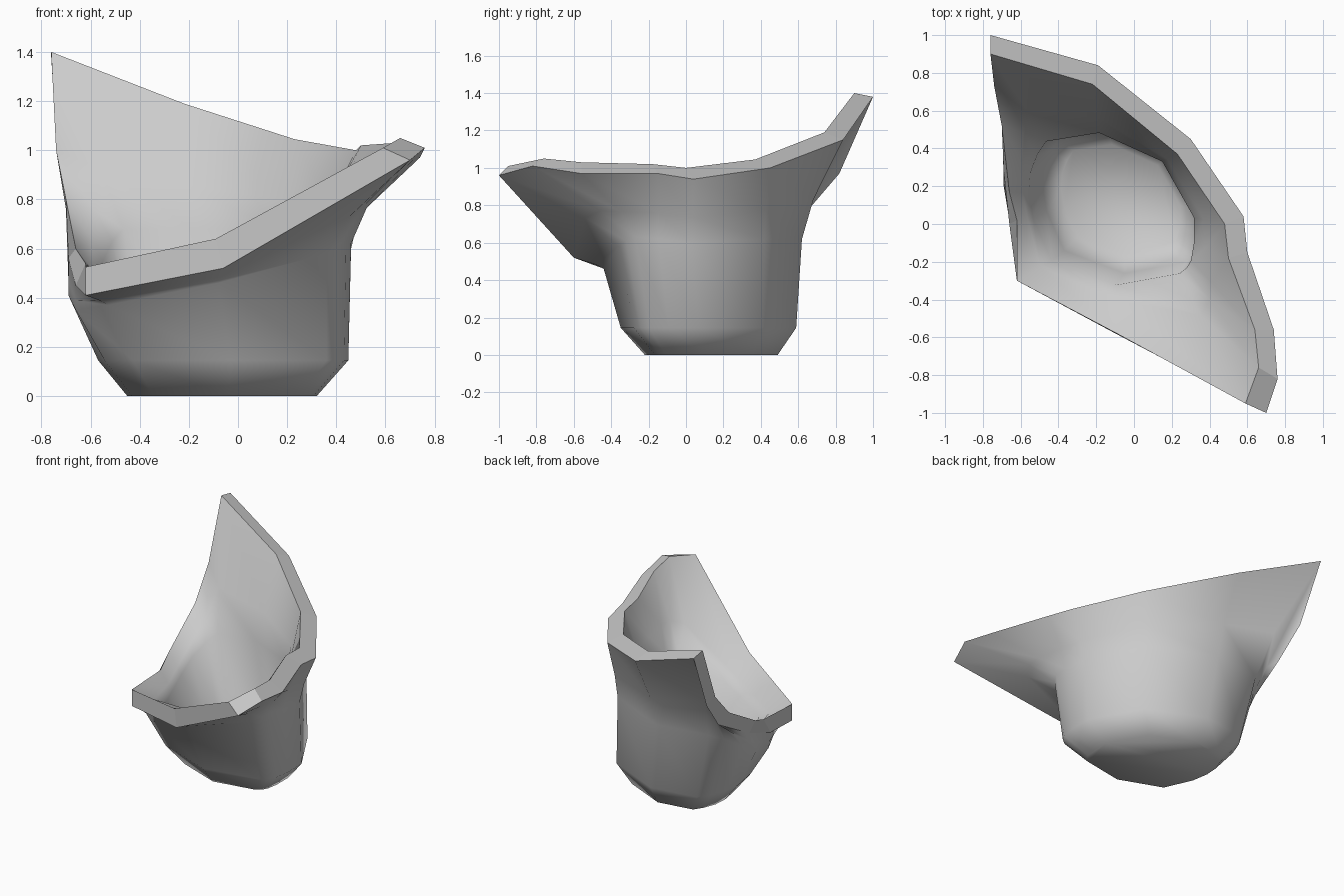
import bpy, bmesh
from mathutils import Vector

if "Cube" in bpy.data.objects:
    bpy.data.objects.remove(bpy.data.objects["Cube"])

# Columns round the bucket, clockwise from the back-left tip:
# (neck point, outer rim point, inner rim point)
columns = [
    ((-0.57, 0.56, 0.62), (-0.76, 1.00, 1.38), (-0.76, 0.90, 1.40)),
    ((-0.20, 0.62, 0.62), (-0.19, 0.84, 1.15), (-0.22, 0.74, 1.19)),
    ((0.24, 0.42, 0.62), (0.30, 0.45, 1.00), (0.23, 0.37, 1.045)),
    ((0.46, 0.03, 0.60), (0.58, 0.04, 0.94), (0.48, 0.00, 1.00)),
    ((0.46, -0.15, 0.62), (0.60, -0.15, 0.97), (0.50, -0.18, 1.02)),
    ((0.44, -0.27, 0.63), (0.74, -0.56, 0.97), (0.64, -0.56, 1.03)),
    ((0.41, -0.32, 0.61), (0.76, -0.82, 1.01), (0.66, -0.76, 1.05)),
    ((0.36, -0.36, 0.58), (0.70, -1.00, 0.96), (0.59, -0.95, 1.01)),
    ((-0.08, -0.44, 0.46), (-0.06, -0.60, 0.52), (-0.09, -0.58, 0.64)),
    ((-0.53, -0.27, 0.37), (-0.62, -0.30, 0.41), (-0.62, -0.30, 0.525)),
    ((-0.66, 0.02, 0.35), (-0.66, 0.00, 0.45), (-0.62, 0.02, 0.54)),
    ((-0.69, 0.20, 0.41), (-0.69, 0.28, 0.56), (-0.66, 0.17, 0.60)),
    ((-0.68, 0.34, 0.49), (-0.70, 0.64, 0.76), (-0.70, 0.52, 0.80)),
    ((-0.63, 0.47, 0.57), (-0.735, 0.82, 0.97), (-0.74, 0.73, 1.00)),
]
CENTRE = Vector((-0.115, 0.09, 0))


def scaled(p, scale, z, dx=0.0, dy=0.0):
    """Shrink a neck point towards the body axis; z is absolute height."""
    q = CENTRE + (Vector(p) - CENTRE) * scale + Vector((dx, dy, 0))
    q.z = z
    return q


def flare(n, r, out, up):
    """Point on the flared wall between neck and rim."""
    n, r = Vector(n), Vector(r)
    return Vector((n.x + (r.x - n.x) * out, n.y + (r.y - n.y) * out,
                   n.z + (r.z - n.z) * up))


necks = [c[0] for c in columns]
outer = [Vector(c[1]) for c in columns]
inner = [Vector(c[2]) for c in columns]
inner_neck = [scaled(n, 0.76, n[2] + 0.06, -0.005, -0.01) for n in necks]

# Outer skin up to the rim, then inner skin down to the floor
rings = [
    [scaled(n, 0.67, 0.0, 0.05, 0.045) for n in necks],
    [scaled(n, 0.885, 0.145, 0.055, 0.03) for n in necks],
    [Vector(n) for n in necks],
    [flare(n, r, 0.28, 0.40) for n, r in zip(necks, outer)],
    outer,
    inner,
    [flare(n, r, 0.32, 0.34) for n, r in zip(inner_neck, inner)],
    inner_neck,
    [scaled(n, 0.71, 0.21, 0.04, 0.025) for n in necks],
    [scaled(n, 0.55, 0.11, 0.045, 0.04) for n in necks],
]
bm = bmesh.new()
vr = [[bm.verts.new(p) for p in ring] for ring in rings]
count = len(columns)
for lo, hi in zip(vr, vr[1:]):
    for i in range(count):
        j = (i + 1) % count
        bm.faces.new((lo[i], hi[i], hi[j], lo[j]))
bm.faces.new(vr[0])                   # underside
bm.faces.new(list(reversed(vr[-1])))  # inside floor

# Smooth walls with crisp rim edges
for f in bm.faces:
    f.smooth = True
for ring in (vr[4], vr[5]):
    for i in range(count):
        bm.edges.get((ring[i], ring[(i + 1) % count])).smooth = False
for a, b in zip(vr[4], vr[5]):
    bm.edges.get((a, b)).smooth = False

mesh = bpy.data.meshes.new("bucket_shell")
bm.to_mesh(mesh)
bm.free()
shell = bpy.data.objects.new("bucket_shell", mesh)
bpy.context.collection.objects.link(shell)
